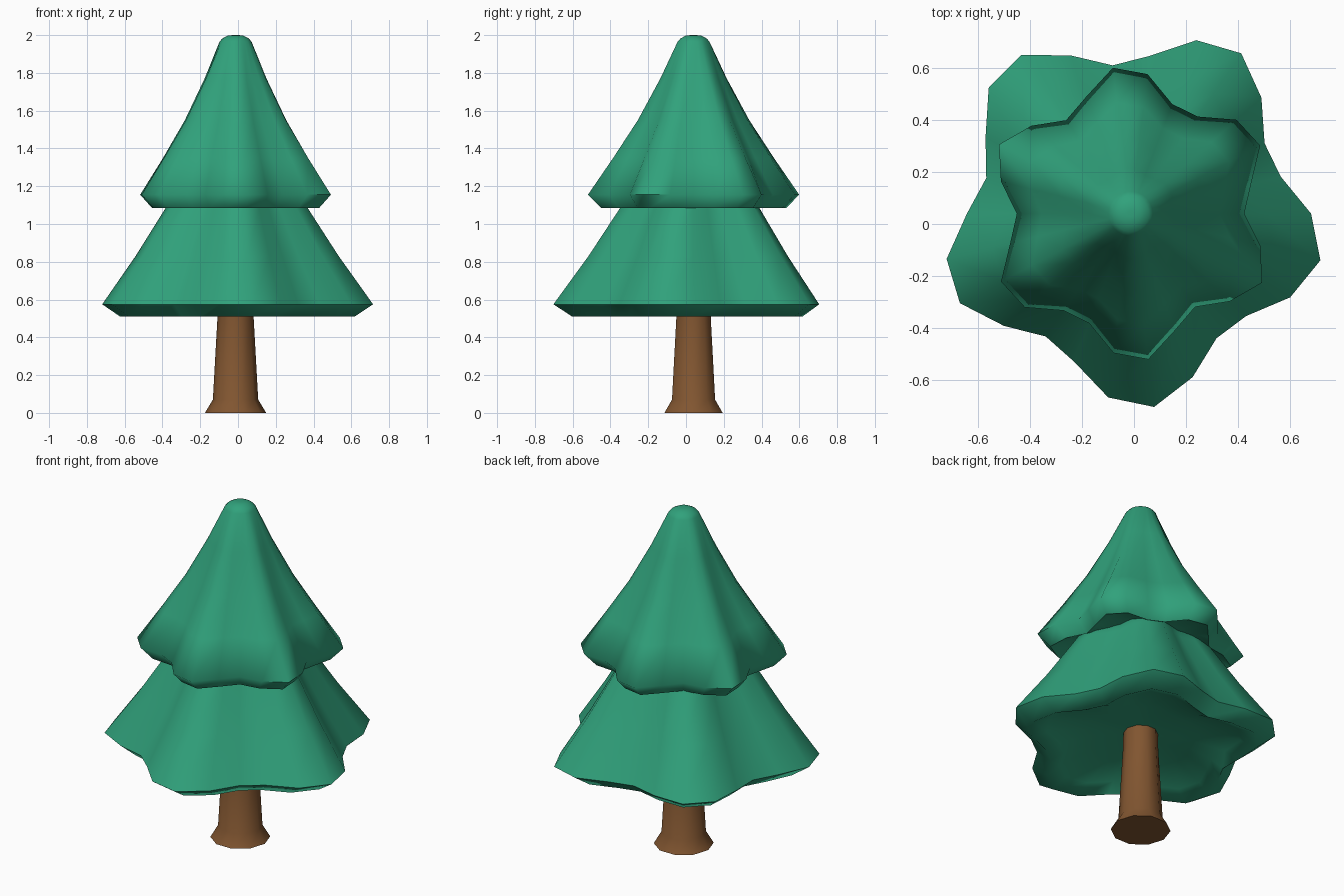
import bpy, bmesh
from math import cos, sin, radians, pi

cube = bpy.data.objects.get("Cube")
if cube:
    bpy.data.objects.remove(cube, do_unlink=True)

AXIS_X, AXIS_Y = -0.013, 0.04   # the tree's axis sits slightly off centre


def make_material(name, rgb):
    mat = bpy.data.materials.new(name)
    mat.use_nodes = True
    mat.diffuse_color = (*rgb, 1)
    mat.node_tree.nodes["Principled BSDF"].inputs["Base Color"].default_value = (*rgb, 1)
    return mat


def turned(name, profile, sides, mat, lobes=0, phase=0, sharp=70):
    """Lathe (radius, z, lobe depth) rings around the tree's axis."""
    bm = bmesh.new()
    rings = []
    for radius, z, depth in profile:
        ring = []
        for i in range(sides):
            a = 2 * pi * i / sides
            r = radius * (1 + depth * cos(lobes * (a - radians(phase))))
            ring.append(bm.verts.new((AXIS_X + r * cos(a), AXIS_Y + r * sin(a), z)))
        rings.append(ring)
    for low, high in zip(rings, rings[1:]):
        for i in range(sides):
            j = (i + 1) % sides
            bm.faces.new((low[i], low[j], high[j], high[i]))
    bm.faces.new(rings[0][::-1])
    bm.faces.new(rings[-1])
    mesh = bpy.data.meshes.new(name)
    bm.to_mesh(mesh)
    bm.free()
    mesh.materials.append(mat)
    obj = bpy.data.objects.new(name, mesh)
    bpy.context.collection.objects.link(obj)
    bpy.ops.object.select_all(action="DESELECT")
    obj.select_set(True)
    bpy.context.view_layer.objects.active = obj
    bpy.ops.object.shade_smooth_by_angle(angle=radians(sharp))


green = make_material("pine green", (0.03, 0.36, 0.2))
brown = make_material("bark brown", (0.22, 0.092, 0.03))
WAVE = 0.136   # lobe depth at the rims

# Trunk with a flared foot
turned("trunk", [(0.162, 0, 0), (0.12, 0.07, 0), (0.096, 0.5, 0), (0.092, 0.66, 0)],
       10, brown)

# Lower skirt: hollow underside, bevelled rim, gently concave slope with five lobes
turned("lower_foliage",
       [(0.06, 0.605, 0), (0.3, 0.592, WAVE / 2), (0.49, 0.55, WAVE), (0.572, 0.51, WAVE),
        (0.66, 0.575, WAVE), (0.495, 0.83, WAVE), (0.346, 1.085, WAVE), (0.285, 1.2, WAVE)],
       26, green, lobes=5, phase=58.2)

# Upper skirt: same build with six lobes that fade into a rounded tip
turned("upper_foliage",
       [(0.1, 1.14, 0), (0.28, 1.135, WAVE), (0.38, 1.115, WAVE), (0.44, 1.085, WAVE),
        (0.502, 1.155, WAVE), (0.386, 1.35, WAVE * 0.9), (0.272, 1.55, WAVE * 0.75),
        (0.167, 1.77, WAVE / 2), (0.085, 1.965, 0), (0.07, 1.982, 0), (0.04, 1.998, 0),
        (0.012, 2.0, 0)],
       26, green, lobes=6, phase=32.6)
